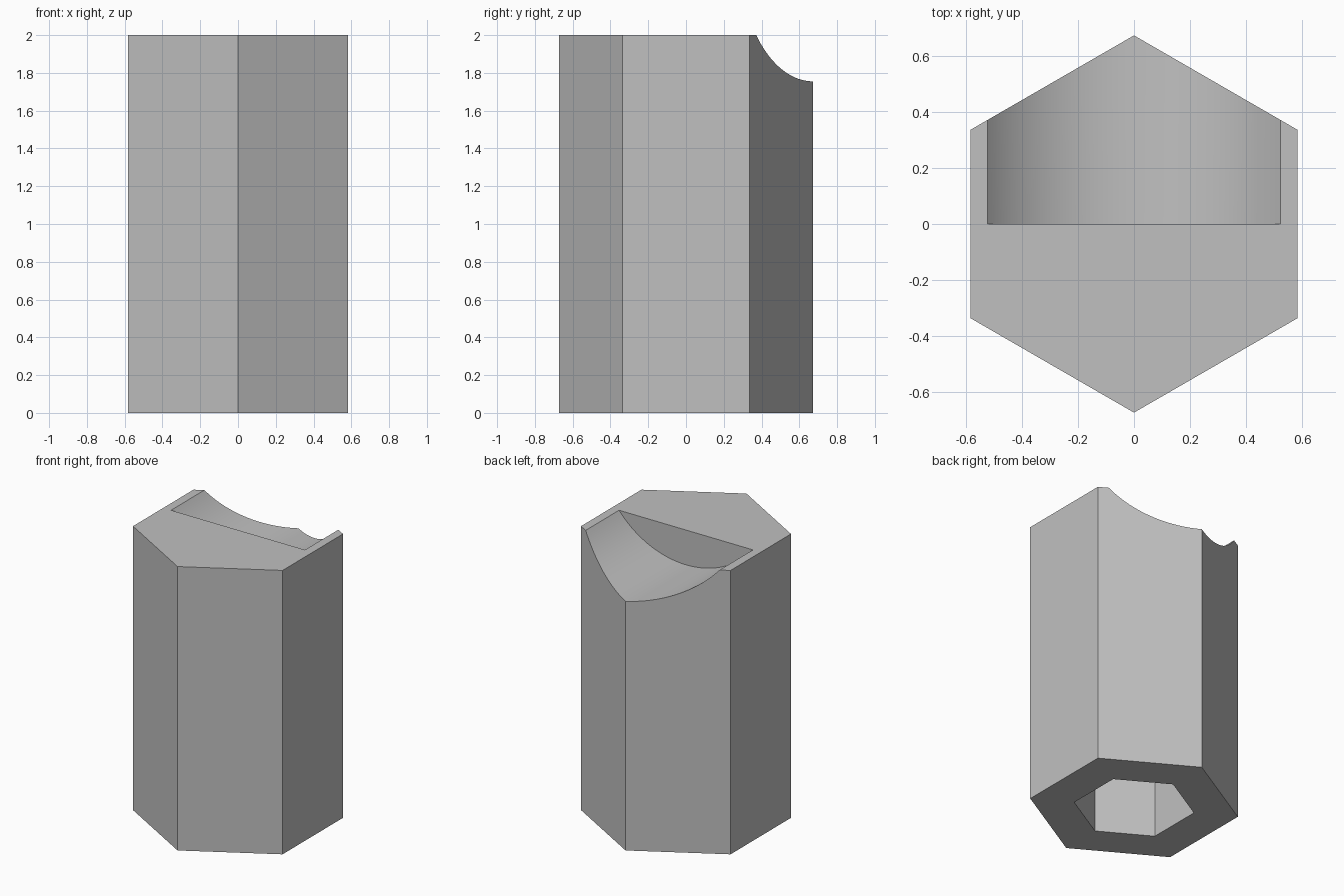
import bpy
from math import pi

default = bpy.data.objects.get("Cube")
if default:
    bpy.data.objects.remove(default, do_unlink=True)

HEIGHT = 2.0
OUTER_RADIUS = 0.673
SOCKET_RADIUS = 0.388
SOCKET_DEPTH = 1.0
GROOVE_HALF_WIDTH = 0.522
GROOVE_DEPTH = 0.245

grey = bpy.data.materials.new("plain grey")
grey.use_nodes = True
colour = (0.53, 0.53, 0.53, 1)
grey.diffuse_color = colour
grey.node_tree.nodes["Principled BSDF"].inputs["Base Color"].default_value = colour


def prism(name, sides, radius, depth, location, rotation=(0, 0, 0)):
    bpy.ops.mesh.primitive_cylinder_add(vertices=sides, radius=radius, depth=depth,
                                        location=location, rotation=rotation)
    obj = bpy.context.object
    obj.name = name
    obj.data.materials.append(grey)
    return obj


def cut(target, cutter):
    cutter.hide_render = True
    mod = target.modifiers.new(cutter.name, 'BOOLEAN')
    mod.operation = 'DIFFERENCE'
    mod.solver = 'EXACT'
    mod.object = cutter
    bpy.context.view_layer.objects.active = target
    bpy.ops.object.modifier_apply(modifier=mod.name)
    bpy.data.objects.remove(cutter, do_unlink=True)


# Hexagonal body with corners pointing to the front and back
body = prism("hexagonal_body", 6, OUTER_RADIUS, HEIGHT, (0, 0, HEIGHT / 2))

# Blind hexagonal socket in the underside
cut(body, prism("socket_cutter", 6, SOCKET_RADIUS, SOCKET_DEPTH * 2, (0, 0, 0)))

# Round groove across the back half of the top, ending in a flat wall
groove_radius = (GROOVE_HALF_WIDTH ** 2 + GROOVE_DEPTH ** 2) / (2 * GROOVE_DEPTH)
cut(body, prism("groove_cutter", 128, groove_radius, 1,
                (0, 0.5, HEIGHT - GROOVE_DEPTH + groove_radius), (pi / 2, 0, 0)))

# Smooth the groove while keeping the edges sharp
bpy.ops.object.select_all(action='DESELECT')
body.select_set(True)
bpy.context.view_layer.objects.active = body
bpy.ops.object.shade_smooth_by_angle(angle=pi / 6)
